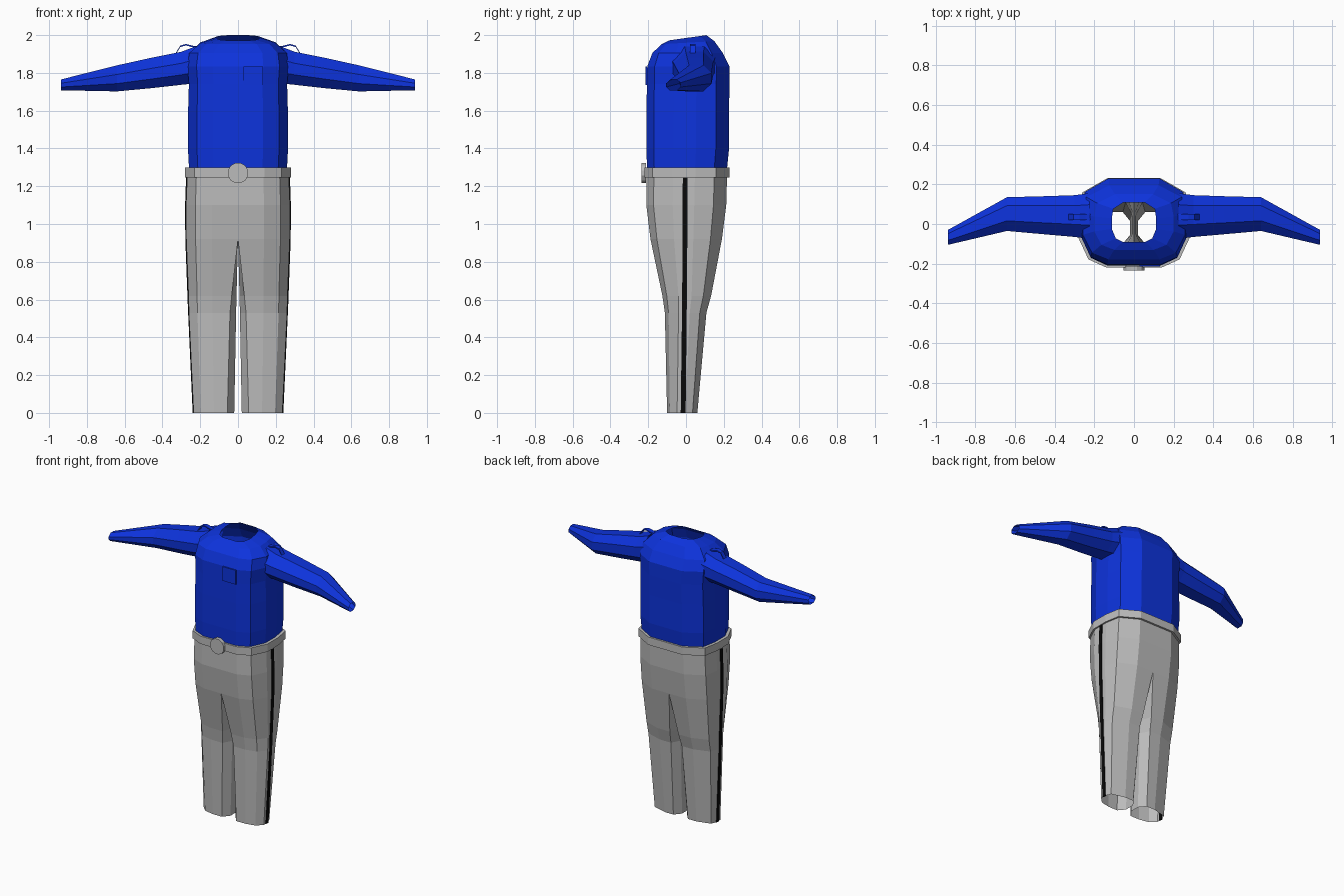
import bpy, bmesh, math
from mathutils import Matrix

if "Cube" in bpy.data.objects:
    bpy.data.objects.remove(bpy.data.objects["Cube"])


def material(name, rgb):
    m = bpy.data.materials.new(name)
    m.diffuse_color = (*rgb, 1)
    m.use_nodes = True
    m.node_tree.nodes["Principled BSDF"].inputs["Base Color"].default_value = m.diffuse_color
    return m


BLUE = material("shirt blue", (0.004, 0.033, 0.72))
GREY = material("trouser grey", (0.5, 0.5, 0.5))
BLACK = material("stripe black", (0.003, 0.003, 0.003))


def finish(name, bm, mat, recalc=True):
    bmesh.ops.remove_doubles(bm, verts=bm.verts, dist=1e-5)
    if recalc:
        bmesh.ops.recalc_face_normals(bm, faces=bm.faces)
    me = bpy.data.meshes.new(name)
    bm.to_mesh(me)
    bm.free()
    me.materials.append(mat)
    ob = bpy.data.objects.new(name, me)
    bpy.context.collection.objects.link(ob)
    return ob


def loft(name, rings, mat, caps=False, close=False):
    """Skin a list of equal-length closed rings."""
    bm = bmesh.new()
    rows = [[bm.verts.new(p) for p in r] for r in rings]
    pairs = list(zip(rows, rows[1:])) + ([(rows[-1], rows[0])] if close else [])
    for a, b in pairs:
        n = len(a)
        for i in range(n):
            j = (i + 1) % n
            bm.faces.new((a[i], a[j], b[j], b[i]))
    if caps:
        bm.faces.new(rows[0])
        bm.faces.new(rows[-1])
    return finish(name, bm, mat)


# Half of the body cross-section: share of half-width, share of depth
HALF = [(0, 0), (.5, 0), (.82, .09), (1, .33), (1, .6), (.93, .84), (.48, 1), (0, 1)]


def body_ring(xo, yf, yb, zf, zb=None):
    zb = zf if zb is None else zb
    half = [(u * xo, yf + v * (yb - yf), zf + v * (zb - zf)) for u, v in HALF]
    return half + [(-x, y, z) for x, y, z in half[-2:0:-1]]


def leg_ring(side, xi, xo, yf, yb, z, c):
    pts = [(c, 0)] + HALF[1:-1] + [(c, 1), (0, .72), (0, .28)]
    return [(side * (xi + u * (xo - xi)), yf + v * (yb - yf), z) for u, v in pts]


def sleeve_ring(side, x, y0, y1, z0, z1):
    pts = [(.25, 0), (.75, 0), (1, .3), (1, .7), (.75, 1), (.3, 1), (0, .65), (0, .3)]
    return [(side * x, y0 + u * (y1 - y0), z0 + v * (z1 - z0)) for u, v in pts]


# Shirt body with open neck
loft("shirt_body", [body_ring(*r) for r in (
    (.258, -.205, .215, 1.27), (.265, -.21, .228, 1.4), (.264, -.209, .228, 1.6),
    (.26, -.207, .23, 1.74), (.268, -.205, .23, 1.835), (.258, -.178, .195, 1.905),
    (.2, -.13, .15, 1.952, 1.968), (.112, -.09, .108, 1.972, 2.0))], BLUE)

# Chest pocket plate
bm = bmesh.new()
bmesh.ops.create_cube(bm, size=1, matrix=Matrix.Translation((.08, -.21, 1.785))
                      @ Matrix.Diagonal((.104, .009, .1, 1)))
finish("chest_pocket", bm, BLUE)

# Hips, belt and buckle
loft("hips", [body_ring(*r) for r in (
    (.268, -.208, .218, 1.28), (.275, -.21, .213, 1.1), (.274, -.188, .19, .92))], GREY)
loft("belt", [body_ring(*r) for r in (
    (.26, -.2, .21, 1.3), (.28, -.219, .231, 1.3),
    (.28, -.219, .231, 1.245), (.26, -.2, .21, 1.245))], GREY, close=True)
bm = bmesh.new()
bmesh.ops.create_cone(bm, cap_ends=True, segments=12, radius1=.055, radius2=.055, depth=.025,
                      matrix=Matrix.Translation((0, -.223, 1.27))
                      @ Matrix.Rotation(math.pi / 2, 4, 'X') @ Matrix.Rotation(math.pi / 12, 4, 'Z'))
finish("buckle", bm, GREY)

# Outer width of the trousers and stripe edges by height: z, x, y front, y back
STRIPE = [(1.245, .27, -.017, .008), (1.1, .275, -.018, .007), (.92, .274, -.018, .007),
          (.55, .26, -.021, .004), (0, .235, -.028, -.002)]

for side, label in ((1, "left"), (-1, "right")):
    # Trouser leg, open at the hem
    loft(label + "_leg", [leg_ring(side, *r) for r in (
        (0, .274, -.188, .19, .92, 0), (.008, .262, -.125, .133, .62, .1),
        (.01, .26, -.112, .108, .53, .13), (.02, .235, -.1, .06, 0, .17))], GREY)

    # Side stripe
    loft(label + "_stripe", [[(side * (x + dx), y, z) for dx, y in
                              ((-.004, a), (.005, a), (.005, b), (-.004, b))]
                             for z, x, a, b in STRIPE], BLACK, caps=True)

    # Sleeve, open at the cuff
    loft(label + "_sleeve", [sleeve_ring(side, *r) for r in (
        (.225, -.075, .155, 1.745, 1.94), (.3, -.065, .145, 1.737, 1.912),
        (.45, -.052, .14, 1.72, 1.882), (.64, -.035, .135, 1.702, 1.84),
        (.938, -.105, -.03, 1.708, 1.765))], BLUE)

    # Shoulder loop arching over the sleeve seam
    arch = [(.215, 1.94), (.245, 1.945), (.275, 1.953), (.305, 1.945), (.33, 1.905)]
    loft(label + "_shoulder_loop", [[(side * x, y, z + dz) for y, dz in
                                     ((.02, -.008), (.05, -.008), (.05, 0), (.02, 0))]
                                    for x, z in arch], BLUE, caps=True)
